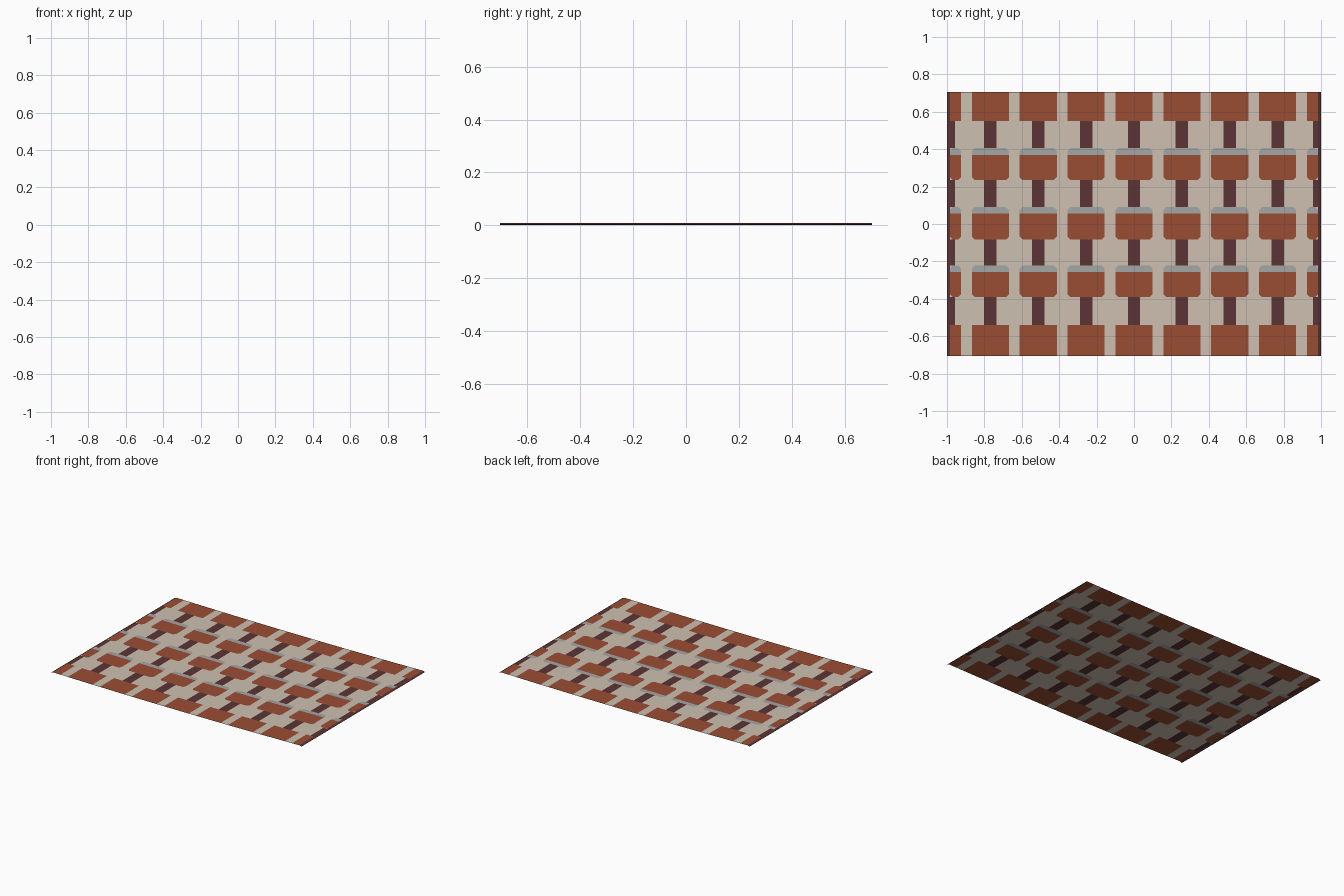
import bpy
import bmesh

cube = bpy.data.objects.get("Cube")
if cube:
    bpy.data.objects.remove(cube, do_unlink=True)


def srgb(r, g, b):
    lin = [((c / 255 + 0.055) / 1.055) ** 2.4 for c in (r, g, b)]
    return (*lin, 1.0)


def make_material(name, colour):
    mat = bpy.data.materials.new(name)
    mat.use_nodes = True
    mat.diffuse_color = colour
    bsdf = mat.node_tree.nodes["Principled BSDF"]
    bsdf.inputs["Base Color"].default_value = colour
    bsdf.inputs["Roughness"].default_value = 0.9
    return mat


CREAM, RUST, MAROON, GREY = range(4)
materials = [
    make_material("cream wool", srgb(205, 192, 176)),
    make_material("rust wool", srgb(155, 77, 51)),
    make_material("maroon wool", srgb(91, 52, 52)),
    make_material("grey wool", srgb(163, 167, 166)),
]

# Layout of the woven pattern
HALF_Y, RIM, STEM, CORNER = 0.705, 0.985, 0.033, 0.015
EDGE_STEM = 0.957
columns = [(i * 0.256, 0.099) for i in range(-3, 4)]   # centre, half width
columns += [(-0.955, 0.03), (0.955, 0.03)]             # part blocks at the ends
rows = [  # bottom, start of grey cap, top
    (-HALF_Y, -0.54, -0.54),
    (-0.39, -0.257, -0.222),
    (-0.083, 0.055, 0.09),
    (0.235, 0.37, 0.405),
    (0.55, HALF_Y, HALF_Y),
]


def nearest_column(x):
    return min(columns, key=lambda c: abs(x - c[0]) - c[1])


def nearest_row(y):
    return min(rows, key=lambda r: abs(y - (r[0] + r[2]) / 2))


def pattern(x, y):
    """Pick the wool colour at a point of the rug."""
    if abs(x) > RIM:
        return MAROON
    centre, half = nearest_column(x)
    side = half - abs(x - centre)
    for low, cap, top in rows:
        if low < y < top:
            capped = cap < top
            end = min(y - low, top - y)
            if side < 0 or (capped and side + end < CORNER):
                return CREAM
            return GREY if y > cap else RUST
    if abs(x) > EDGE_STEM or (half > STEM and abs(x - centre) < STEM):
        return MAROON
    return CREAM


def height(x):
    """The rug lifts gently to its ends, then the rim turns down."""
    x = abs(x)
    if x > RIM:
        return 0.008 - 0.4 * (x - RIM)
    return 0.008 * (x / RIM) ** 2


# Cut lines that follow the edges of the pattern
xs = {-1.0, 1.0, -RIM, RIM, -EDGE_STEM, EDGE_STEM}
for centre, half in columns:
    offsets = [half, half - CORNER] + ([STEM] if half > STEM else [])
    for off in offsets:
        xs |= {round(centre - off, 4), round(centre + off, 4)}
ys = {-HALF_Y, HALF_Y}
for low, cap, top in rows:
    ys |= {low, cap, top}
    if cap < top:
        ys |= {round(low + CORNER, 4), round(top - CORNER, 4)}
xs, ys = sorted(xs), sorted(ys)

# Rug sheet with the colours laid in by rule
bm = bmesh.new()
grid = [[bm.verts.new((x, y, height(x))) for y in ys] for x in xs]


def add_face(verts):
    face = bm.faces.new(verts)
    mid = face.calc_center_median()
    face.material_index = pattern(mid.x, mid.y)


for i in range(len(xs) - 1):
    for j in range(len(ys) - 1):
        a, b = grid[i][j], grid[i + 1][j]
        c, d = grid[i + 1][j + 1], grid[i][j + 1]
        small = max(xs[i + 1] - xs[i], ys[j + 1] - ys[j]) < CORNER + 0.001
        if not small:
            add_face((a, b, c, d))
            continue
        # Small cells are split so the block corners look rounded
        mx, my = (xs[i] + xs[i + 1]) / 2, (ys[j] + ys[j + 1]) / 2
        low, _, top = nearest_row(my)
        left, upper = mx < nearest_column(mx)[0], my > (low + top) / 2
        if left == upper:
            add_face((a, b, c))
            add_face((a, c, d))
        else:
            add_face((a, b, d))
            add_face((b, c, d))

mesh = bpy.data.meshes.new("rug")
bm.to_mesh(mesh)
bm.free()
for mat in materials:
    mesh.materials.append(mat)
rug = bpy.data.objects.new("rug", mesh)
bpy.context.collection.objects.link(rug)
